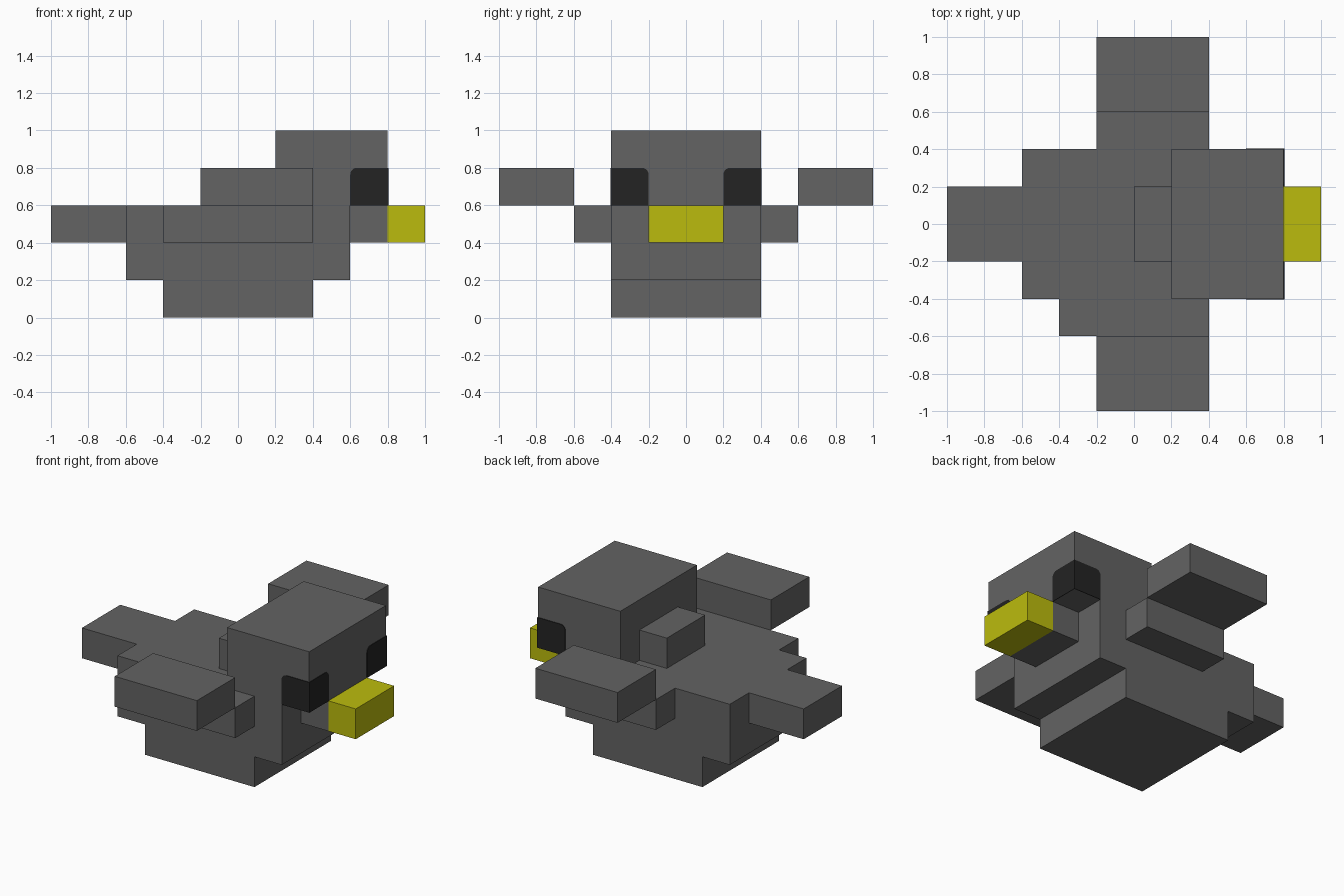
import bpy, bmesh, math
from mathutils import Vector

cube = bpy.data.objects.get("Cube")
if cube:
    bpy.data.objects.remove(cube, do_unlink=True)


def material(name, rgb):
    m = bpy.data.materials.new(name)
    m.use_nodes = True
    m.diffuse_color = (*rgb, 1)
    bsdf = m.node_tree.nodes["Principled BSDF"]
    bsdf.inputs["Base Color"].default_value = (*rgb, 1)
    bsdf.inputs["Roughness"].default_value = 0.8
    return m


grey = material("feather grey", (0.125, 0.125, 0.125))
black = material("eye black", (0.017, 0.017, 0.017))
yellow = material("beak yellow", (0.50, 0.50, 0.004))


def finish(name, bm, mat):
    bmesh.ops.recalc_face_normals(bm, faces=bm.faces)
    mesh = bpy.data.meshes.new(name)
    bm.to_mesh(mesh)
    bm.free()
    mesh.materials.append(mat)
    obj = bpy.data.objects.new(name, mesh)
    bpy.context.collection.objects.link(obj)
    return obj


def box(name, x, y, z, mat=grey):
    """Box between the (low, high) limits on each axis."""
    bm = bmesh.new()
    bmesh.ops.create_cube(bm, size=1)
    for v in bm.verts:
        v.co = Vector([(a + b) / 2 + c * (b - a) for (a, b), c in zip((x, y, z), v.co)])
    return finish(name, bm, mat)


def eye_plate(name, place, depth):
    """Thin plate; u runs from the inner edge to the head corner, v is height."""
    r, t = 0.035, 0.004
    pts = [(0, 0), (0.2 + t, 0), (0.2 + t, 0.2)]
    for i in range(6):
        a = math.radians(90 + 18 * i)
        pts.append((r + r * math.cos(a), 0.2 - r + r * math.sin(a)))
    bm = bmesh.new()
    face = bm.faces.new([bm.verts.new(place(u, v)) for u, v in pts])
    ext = bmesh.ops.extrude_face_region(bm, geom=[face])
    verts = [g for g in ext["geom"] if isinstance(g, bmesh.types.BMVert)]
    bmesh.ops.translate(bm, verts=verts, vec=Vector(depth) * t)
    finish(name, bm, black)


# Body and tail
box("belly", (-0.4, 0.4), (-0.4, 0.4), (0, 0.2))
box("body", (-0.6, 0.6), (-0.4, 0.4), (0.2, 0.6))
box("tail", (-1, -0.6), (-0.2, 0.2), (0.4, 0.6))

# Shoulders and wings; the right shoulder reaches further back
box("right_shoulder", (-0.4, 0.4), (-0.6, -0.4), (0.4, 0.6))
box("left_shoulder", (-0.2, 0.4), (0.4, 0.6), (0.4, 0.6))
box("right_wing", (-0.2, 0.4), (-1, -0.6), (0.6, 0.8))
box("left_wing", (-0.2, 0.4), (0.6, 1), (0.6, 0.8))

# Head, nape, jaw and beak
box("head", (0.2, 0.8), (-0.4, 0.4), (0.6, 1))
box("nape", (0, 0.2), (-0.2, 0.2), (0.6, 0.8))
box("jaw", (0.6, 0.8), (-0.2, 0.2), (0.4, 0.6))
box("beak", (0.8, 1), (-0.2, 0.2), (0.4, 0.6), yellow)

# Eyes wrap around the two front corners of the head
for side, s in (("right", -1), ("left", 1)):
    eye_plate(side + "_eye_front", lambda u, v: (0.8, s * (0.2 + u), 0.6 + v), (1, 0, 0))
    eye_plate(side + "_eye_side", lambda u, v: (0.6 + u, s * 0.4, 0.6 + v), (0, s, 0))
